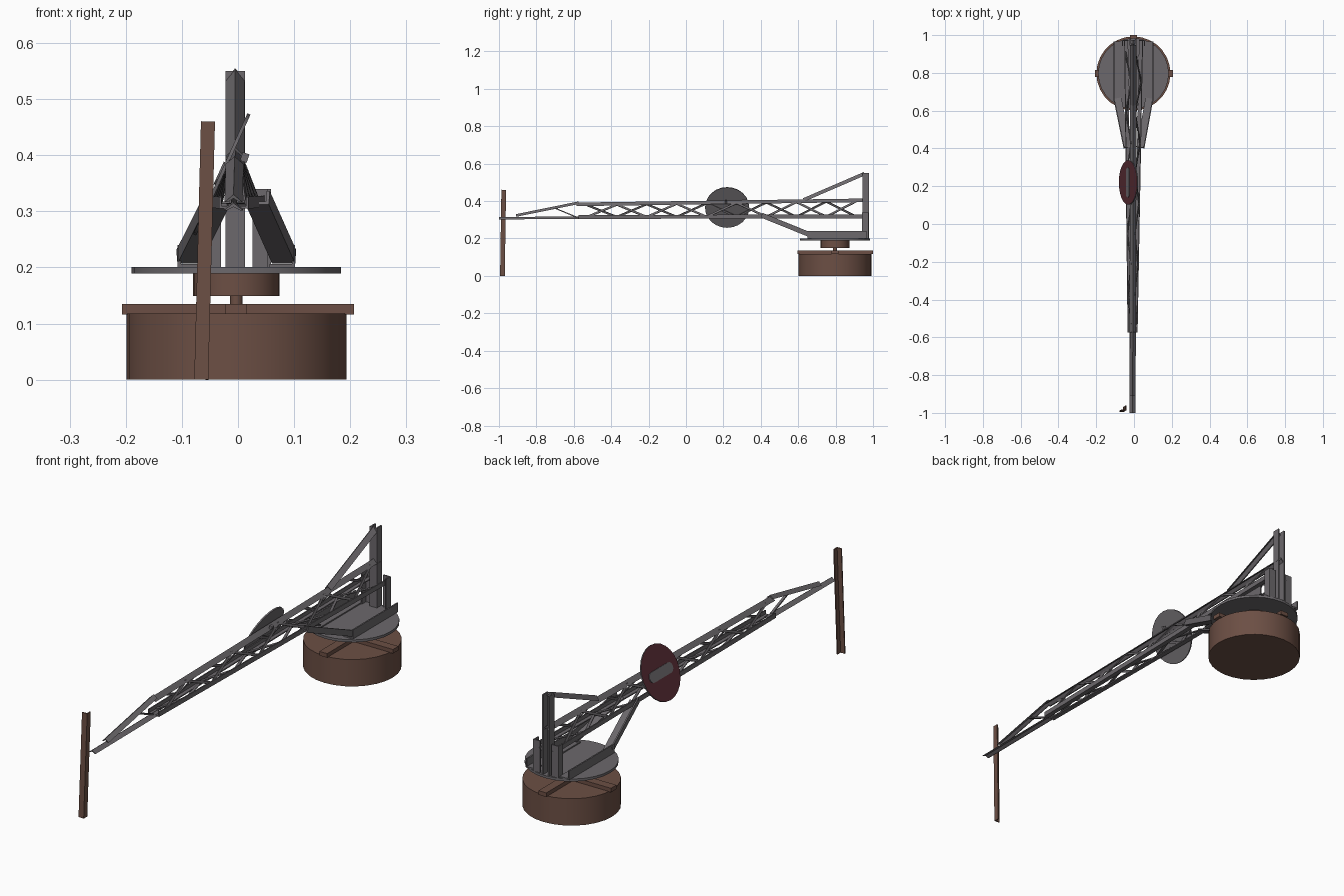
import bpy, bmesh, math
from mathutils import Vector, Matrix

if "Cube" in bpy.data.objects:
    bpy.data.objects.remove(bpy.data.objects["Cube"])


def material(name, rgb):
    m = bpy.data.materials.new(name)
    m.diffuse_color = (*rgb, 1)
    m.use_nodes = True
    m.node_tree.nodes["Principled BSDF"].inputs["Base Color"].default_value = m.diffuse_color
    return m


STEEL = material("grey_steel", (0.15, 0.14, 0.15))
RUST = material("brown_rust", (0.15, 0.078, 0.058))
RED = material("dark_red", (0.10, 0.025, 0.035))


def finish(bm, name, mats):
    bmesh.ops.recalc_face_normals(bm, faces=bm.faces)
    me = bpy.data.meshes.new(name)
    bm.to_mesh(me)
    bm.free()
    for m in mats:
        me.materials.append(m)
    ob = bpy.data.objects.new(name, me)
    bpy.context.collection.objects.link(ob)
    return ob


def sweep(name, profile, a, b, up=(0, 0, 1), mat=STEEL):
    """Extrude a 2D profile (side, up) from point a to point b."""
    a, b = Vector(a), Vector(b)
    d = (b - a).normalized()
    side = d.cross(Vector(up)).normalized()
    u = side.cross(d)
    bm = bmesh.new()
    r0, r1 = ([bm.verts.new(p + side * x + u * y) for x, y in profile] for p in (a, b))
    n = len(profile)
    bm.faces.new(r0)
    bm.faces.new(r1)
    for i in range(n):
        j = (i + 1) % n
        bm.faces.new((r0[i], r0[j], r1[j], r1[i]))
    return finish(bm, name, [mat])


def rect(w, h):
    return [(-w / 2, -h / 2), (w / 2, -h / 2), (w / 2, h / 2), (-w / 2, h / 2)]


def vee(w, h, t=0.005):
    # roof-shaped angle iron, apex at the origin
    return [(-w, -h), (0, 0), (w, -h), (w - t, -h), (0, -1.4 * t), (t - w, -h)]


def angle(w, h, t=0.005, s=1):
    # L-shaped angle iron, corner at the origin, w towards s
    return [(s * x, y) for x, y in ((0, 0), (w, 0), (w, t), (t, t), (t, h), (0, h))]


def channel(w, d, t=0.006):
    # U section with its web at the front
    h = w / 2
    return [(-h, 0), (-h, -d), (t - h, -d), (t - h, -t), (h - t, -t), (h - t, -d), (h, -d), (h, 0)]


def drum(name, c, r, depth, mat, seg=28, rot=Matrix.Identity(4), mats=None):
    bm = bmesh.new()
    bmesh.ops.create_cone(bm, cap_ends=True, segments=seg, radius1=r, radius2=r, depth=depth,
                          matrix=Matrix.Translation(c) @ rot)
    for f in bm.faces:
        f.smooth = len(f.verts) == 4
    for e in bm.edges:
        e.smooth = e.calc_face_angle(0) < 0.6
    return finish(bm, name, mats or [mat])


CX, CY = -0.003, 0.797

# Base drum with cross beams, pivot and turntable
drum("base_drum", (CX, CY, 0.059), 0.196, 0.118, RUST)
sweep("base_beam_long", rect(0.038, 0.018), (CX, 0.595, 0.126), (CX, 1.0, 0.126), mat=RUST)
sweep("base_beam_cross", rect(0.038, 0.018), (-0.207, CY, 0.1255), (0.207, CY, 0.1255), mat=RUST)
drum("pivot_shaft", (CX, CY, 0.142), 0.011, 0.03, RUST, 16)
drum("pivot_hub", (CX, CY, 0.17), 0.077, 0.042, RUST)
drum("turntable", (CX, CY, 0.195), 0.187, 0.011, STEEL)

# Posts standing at the back of the turntable
sweep("main_post", channel(0.035, 0.034), (-0.005, 0.945, 0.2), (-0.005, 0.945, 0.55), (0, -1, 0))
for s, side in ((-1, "left"), (1, "right")):
    sweep(side + "_post", angle(0.033, 0.033, 0.006, -s), (s * 0.061 - 0.002, 0.975, 0.2),
          (s * 0.061 - 0.002, 0.975, 0.34), (0, -1, 0))
    # Side rails on the turntable and struts up to the boom
    x = s * 0.105 - 0.003
    sweep(side + "_rail", angle(0.046, 0.04, 0.006, -s), (x, 0.65, 0.2), (x, 0.965, 0.2))
    sweep(side + "_strut", angle(0.042, 0.026, 0.006, -s), (s * 0.055, 0.4, 0.312), (x, 0.66, 0.207))


# Boom geometry: one top chord and two bottom chords that converge
def mix(a, b, y):
    return Vector(a).lerp(Vector(b), (y - a[1]) / (b[1] - a[1]))


TOP = ((-0.006, -0.585, 0.392), (-0.004, 0.975, 0.414))
BOT = {-1: ((-0.034, -0.575, 0.305), (-0.052, 0.975, 0.307)),
       1: ((0.019, -0.575, 0.305), (0.048, 0.975, 0.307))}

sweep("top_chord", vee(0.017, 0.019), *TOP)
for s, side in ((-1, "left"), (1, "right")):
    sweep(side + "_bottom_chord", angle(0.021, 0.021, 0.005, -s), *BOT[s])

# Lattice: zigzag bars, the two sides out of step
STEP, N = 0.16, 9
for s, side in ((-1, "left"), (1, "right")):
    for i in range(N):
        y0, y1 = -0.53 + i * STEP, -0.53 + (i + 1) * STEP
        rising = (i % 2 == 0) == (s > 0)
        yt, yb = (y1, y0) if rising else (y0, y1)
        t = mix(*TOP, yt) + Vector((s * 0.010, 0, -0.014))
        b = mix(*BOT[s], yb) + Vector((-s * 0.006, 0, 0.010))
        sweep(f"{side}_lattice_bar", rect(0.011, 0.004), b, t, (s * 0.9, 0, 0.4))
for i in range(N):
    s = 1 if i % 2 else -1
    a = mix(*BOT[s], -0.53 + i * STEP) + Vector((-s * 0.01, 0, 0.007))
    b = mix(*BOT[-s], -0.53 + (i + 1) * STEP) + Vector((s * 0.01, 0, 0.007))
    sweep("floor_lattice_bar", rect(0.011, 0.004), a, b)

# Boom tip and back stay
sweep("tip_beam", vee(0.017, 0.013), (-0.008, -1.0, 0.315), (-0.008, -0.545, 0.318))
sweep("tip_slope", vee(0.016, 0.014), (-0.008, -0.91, 0.33), (-0.006, -0.575, 0.398))
sweep("tip_brace", rect(0.011, 0.006), (-0.007, -0.705, 0.364), (-0.007, -0.58, 0.312))
sweep("back_stay", vee(0.017, 0.019), (-0.005, 0.625, 0.415), (-0.005, 0.95, 0.555))

# Signal disc leaning on the left side of the boom, red on its outer face
n = Vector((-0.91, 0, 0.41)).normalized()
ydir = Vector((0, 1, 0))
xdir = ydir.cross(n)
rot = Matrix((xdir, ydir, n)).transposed().to_4x4()
C = Vector((-0.029, 0.22, 0.366))
disc = drum("signal_disc", C, 0.118, 0.006, RED, 24, rot, [STEEL, RED])
for p in disc.data.polygons:
    p.material_index = 1 if p.normal.dot(n) > 0.9 else 0

# Pale bar with rounded ends on the red face
bar = []
for k, end in enumerate((1, -1)):
    for i in range(7):
        a = math.pi * (k + i / 6)
        bar.append((0.022 * math.cos(a), end * 0.058 + 0.022 * math.sin(a)))
bm = bmesh.new()
face = bm.faces.new([bm.verts.new(C + xdir * x + ydir * y + n * 0.003) for x, y in bar])
ext = bmesh.ops.extrude_face_region(bm, geom=[face])["geom"]
bmesh.ops.translate(bm, verts=[v for v in ext if isinstance(v, bmesh.types.BMVert)], vec=n * 0.003)
finish(bm, "signal_bar", [STEEL])

# Small clamp holding the disc on the top chord
sweep("disc_clamp", rect(0.012, 0.016), (0.006, 0.214, 0.398), (0.018, 0.214, 0.394))

# Leaning stop post in front of the boom tip
sweep("stop_post", angle(0.025, -0.025, 0.005, -1)[:1] + [(-0.025, 0), (-0.025, -0.005),
      (-0.005, -0.005), (-0.005, -0.025), (0, -0.025)],
      (-0.053, -0.994, 0.0), (-0.041, -0.987, 0.46), (0, -1, 0), RUST)
